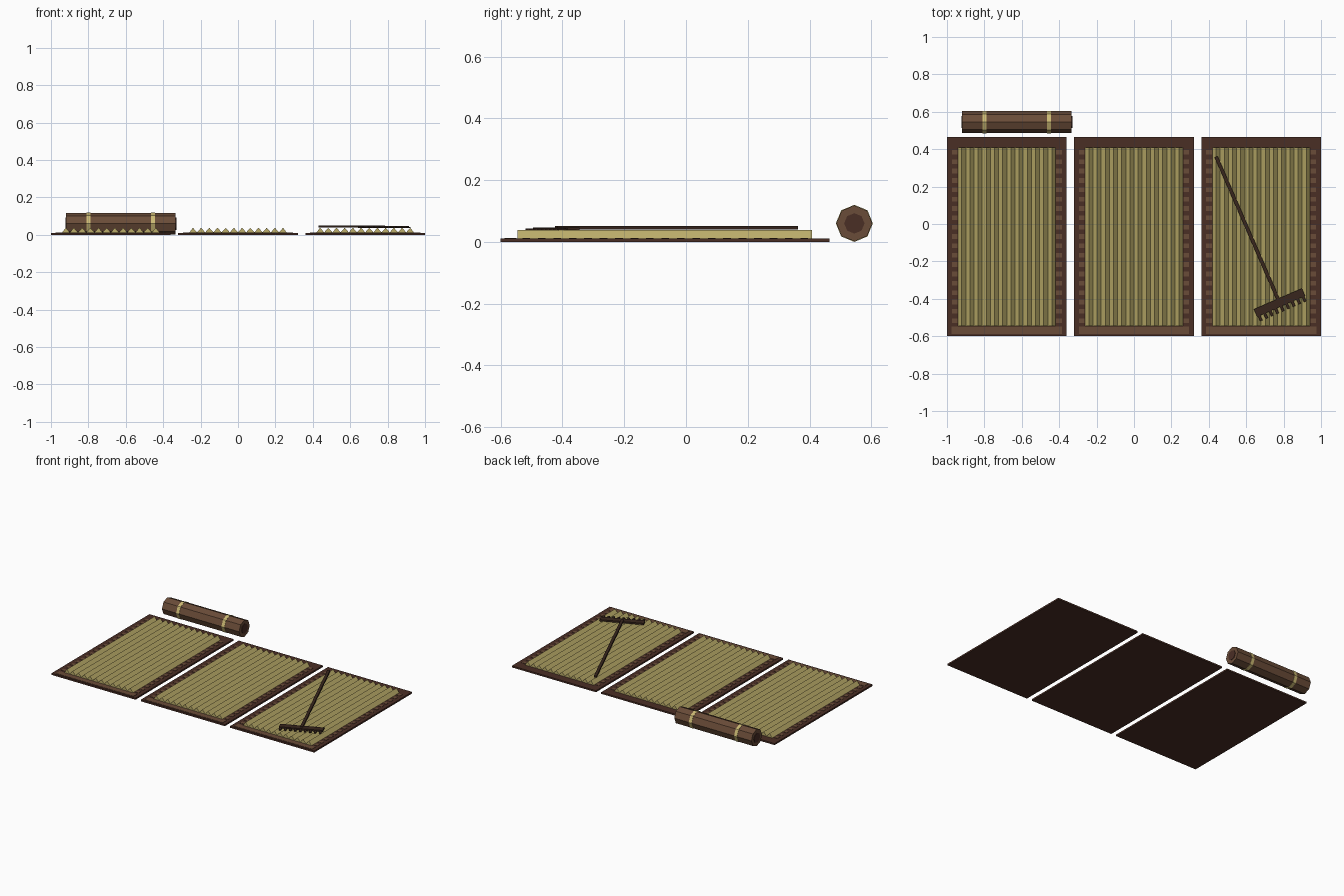
import bpy, bmesh, math
from mathutils import Matrix, Vector

if "Cube" in bpy.data.objects:
    bpy.data.objects.remove(bpy.data.objects["Cube"])


def material(name, rgb):
    lin = [((c / 255 + 0.055) / 1.055) ** 2.4 for c in rgb]
    m = bpy.data.materials.new(name)
    m.diffuse_color = (*lin, 1)
    m.use_nodes = True
    m.node_tree.nodes["Principled BSDF"].inputs["Base Color"].default_value = m.diffuse_color
    return m


DARK = material("dark brown cloth", (74, 46, 37))
BROWN = material("warm brown", (106, 76, 56))
STRAW = material("straw", (188, 173, 106))
TIE = material("pale tie", (204, 186, 116))
WOOD = material("dark wood", (56, 38, 29))


def finish(name, bm, *mats):
    bmesh.ops.recalc_face_normals(bm, faces=bm.faces)
    mesh = bpy.data.meshes.new(name)
    bm.to_mesh(mesh)
    bm.free()
    for m in mats:
        mesh.materials.append(m)
    ob = bpy.data.objects.new(name, mesh)
    bpy.context.collection.objects.link(ob)
    return ob


def add_box(bm, lo, hi, matrix=Matrix()):
    lo, hi = Vector(lo), Vector(hi)
    m = matrix @ Matrix.Translation((lo + hi) / 2) @ Matrix.Diagonal((*(hi - lo), 1))
    bmesh.ops.create_cube(bm, size=1, matrix=m)


def add_prism(bm, profile, offset):
    face = bm.faces.new([bm.verts.new(p) for p in profile])
    ext = bmesh.ops.extrude_face_region(bm, geom=[face], use_keep_orig=True)
    verts = [v for v in ext["geom"] if isinstance(v, bmesh.types.BMVert)]
    bmesh.ops.translate(bm, verts=verts, vec=offset)


Y0, Y1 = -0.545, 0.408      # span of the straw
HALF, INNER = 0.32, 0.263   # half widths of cloth and straw
RIDGES = 12


def drying_mat(label, cx):
    # cloth base
    bm = bmesh.new()
    add_box(bm, (cx - HALF, -0.60, 0), (cx + HALF, 0.465, 0.011))
    finish(label + "_mat_base", bm, DARK)

    # zigzag straw ridges
    bm = bmesh.new()
    step = 2 * INNER / RIDGES
    left = cx - INNER
    profile = [(left, Y0, 0.009)]
    for i in range(RIDGES):
        profile.append((left + (i + 0.5) * step, Y0, 0.038))
        profile.append((left + (i + 1) * step, Y0, 0.013 if i < RIDGES - 1 else 0.009))
    add_prism(bm, profile, (0, Y1 - Y0, 0))
    finish(label + "_straw_ridges", bm, STRAW)

    # stitches along both sides and a plain strip along the front
    bm = bmesh.new()
    for side in (-1, 1):
        xs = sorted((cx + side * 0.264, cx + side * 0.294))
        for i in range(19):
            y = Y0 + 0.028 + i * 0.05
            add_box(bm, (xs[0], y - 0.0125, 0.010), (xs[1], y + 0.0125, 0.013))
    add_box(bm, (cx - 0.295, -0.588, 0.010), (cx + 0.295, -0.548, 0.013))
    finish(label + "_mat_trim", bm, BROWN)


for label, cx in (("left", -0.68), ("middle", 0.0), ("right", 0.68)):
    drying_mat(label, cx)


def octagon(bm, x0, x1, r):
    pts = [(x0, 0.545 + r * math.cos(k * math.pi / 4), 0.06 + r * math.sin(k * math.pi / 4))
           for k in range(8)]
    add_prism(bm, pts, (x1 - x0, 0, 0))


# rolled mat with a dark core showing at both ends
bm = bmesh.new()
octagon(bm, -0.92, -0.333, 0.058)
finish("rolled_mat", bm, BROWN)
bm = bmesh.new()
octagon(bm, -0.923, -0.33, 0.033)
finish("roll_core", bm, DARK)

# ties around the roll
bm = bmesh.new()
for x in (-0.80, -0.455):
    octagon(bm, x - 0.011, x + 0.011, 0.060)
finish("roll_ties", bm, TIE)

# rake: local x runs along the head, local y along the handle
place = Matrix.Translation((0.778, -0.42, 0)) @ Matrix.Rotation(math.radians(23.5), 4, "Z")
bm = bmesh.new()
add_box(bm, (-0.009, 0.0, 0.040), (0.009, 0.85, 0.051), place)
finish("rake_handle", bm, WOOD)
bm = bmesh.new()
add_box(bm, (-0.14, -0.022, 0.036), (0.14, 0.022, 0.047), place)
finish("rake_head", bm, WOOD)
bm = bmesh.new()
for i in range(9):
    x = -0.128 + i * 0.032
    add_box(bm, (x - 0.007, -0.05, 0.036), (x + 0.007, -0.02, 0.043), place)
finish("rake_teeth", bm, WOOD)
